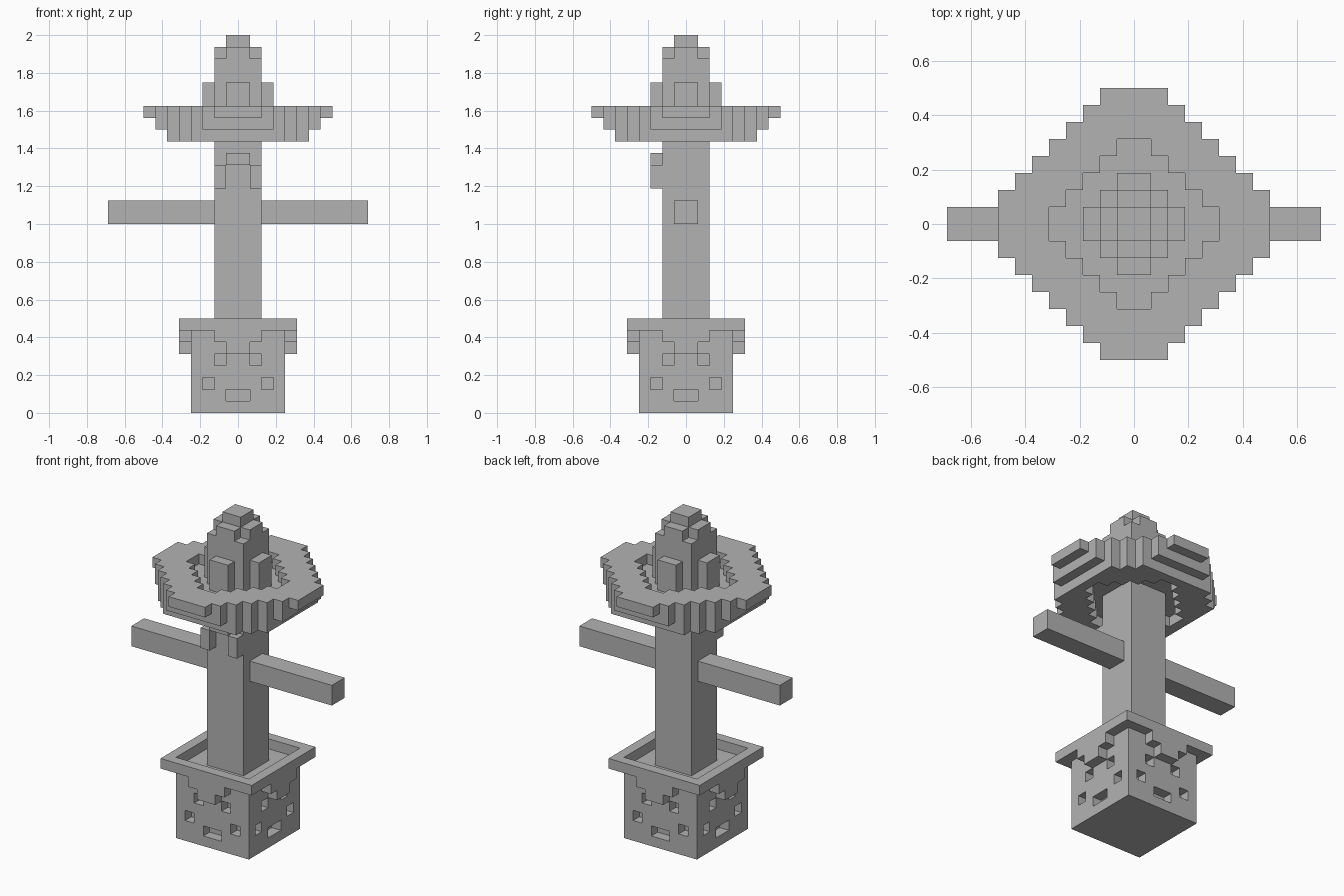
import bpy
import bmesh

if "Cube" in bpy.data.objects:
    bpy.data.objects.remove(bpy.data.objects["Cube"])

U = 0.0625  # size of one block

grey = bpy.data.materials.new("plain grey")
grey.diffuse_color = (0.45, 0.45, 0.45, 1.0)
grey.use_nodes = True
grey.node_tree.nodes["Principled BSDF"].inputs["Base Color"].default_value = grey.diffuse_color


def mirror_index(n):
    """Distance of a cell from the centre plane: 0, 1, 2 ..."""
    return n if n >= 0 else -1 - n


def finish(name, bm):
    bmesh.ops.recalc_face_normals(bm, faces=bm.faces)
    mesh = bpy.data.meshes.new(name)
    bm.to_mesh(mesh)
    bm.free()
    mesh.materials.append(grey)
    obj = bpy.data.objects.new(name, mesh)
    bpy.context.collection.objects.link(obj)
    return obj


def box(name, lo, hi):
    """Plain box between two corners given in blocks."""
    bm = bmesh.new()
    bmesh.ops.create_cube(bm, size=1)
    for v in bm.verts:
        v.co = [(lo[k] if v.co[k] < 0 else hi[k]) * U for k in range(3)]
    return finish(name, bm)


def blocks(name, reach, z_range, rule):
    """Outer skin of all cells for which rule(i, j, z) holds, in four-way symmetry."""
    cells = {(x, y, z)
             for x in range(-reach, reach)
             for y in range(-reach, reach)
             for z in range(*z_range)
             if rule(mirror_index(x), mirror_index(y), z)}
    bm = bmesh.new()
    for c in cells:
        for axis in range(3):
            for side in (0, 1):
                near = list(c)
                near[axis] += 1 if side else -1
                if tuple(near) in cells:
                    continue
                a, b = (axis + 1) % 3, (axis + 2) % 3
                quad = []
                for da, db in ((0, 0), (1, 0), (1, 1), (0, 1)):
                    p = list(c)
                    p[axis] += side
                    p[a] += da
                    p[b] += db
                    quad.append(bm.verts.new([q * U for q in p]))
                if not side:
                    quad.reverse()
                bm.faces.new(quad)
    bmesh.ops.remove_doubles(bm, verts=bm.verts, dist=0.001)
    return finish(name, bm)


# Pot: solid body with the same pattern of one-block holes in all four walls
HOLES = {(1, 4), (2, 2), (0, 1)}


def pot_rule(i, j, z):
    on_wall = max(i, j) == 3
    return not (on_wall and (min(i, j), z) in HOLES)


blocks("pot", 4, (0, 7), pot_rule)


# Rim: overhanging ring with a stepped drip at the middle of each side
def rim_rule(i, j, z):
    if max(i, j) != 4:
        return False
    return z == 7 or min(i, j) < z - 4


blocks("pot_rim", 5, (5, 8), rim_rule)

# Trunk running up through the brim
box("trunk", (-2, -2, 7), (2, 2, 30))

# Arms
box("right_arm", (2, -1, 16), (11, 1, 18))
box("left_arm", (-11, -1, 16), (-2, 1, 18))

# Arched mouth on the front
box("mouth_top", (-1, -3, 21), (1, -2, 22))
box("mouth_right", (1, -3, 19), (2, -2, 21))
box("mouth_left", (-2, -3, 19), (-1, -2, 21))


# Brim: diamond ring with stepped tips, closed by a thin floor inside
def brim_rule(i, j, z):
    if max(i, j) < 2:
        return False
    if i + j <= 4:
        return z == 24
    return i + j <= 8 and max(i, j) <= z - 18


blocks("brim", 8, (23, 26), brim_rule)


# Crown: cross-shaped layer, top knob and a plate on each side
blocks("crown_cross", 2, (30, 31), lambda i, j, z: min(i, j) < 1)
box("crown_knob", (-1, -1, 31), (1, 1, 32))
blocks("crown_plates", 3, (25, 28), lambda i, j, z: max(i, j) == 2 and min(i, j) == 0)
